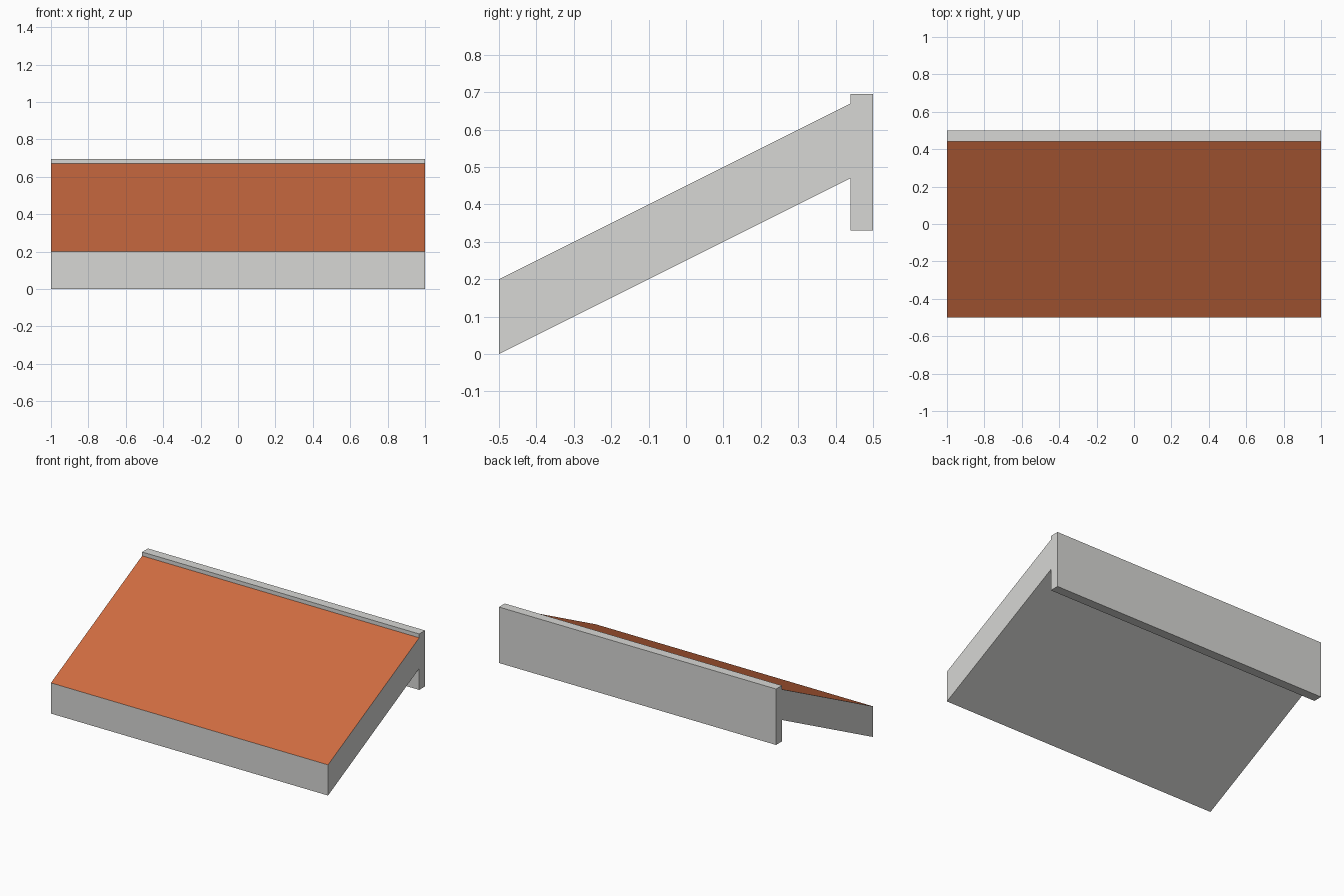
import bpy
import bmesh

cube = bpy.data.objects.get("Cube")
if cube:
    bpy.data.objects.remove(cube, do_unlink=True)


def make_material(name, color):
    mat = bpy.data.materials.new(name)
    mat.use_nodes = True
    mat.diffuse_color = color
    mat.node_tree.nodes["Principled BSDF"].inputs["Base Color"].default_value = color
    return mat


concrete = make_material("pale_grey", (0.68, 0.68, 0.66, 1))
tile = make_material("terracotta", (0.62, 0.15, 0.053, 1))

# Side profile (y, z): sloping slab joined to an upright back beam
profile = [(-0.5, 0), (0.44, 0.47), (0.44, 0.33), (0.5, 0.33),
           (0.5, 0.695), (0.44, 0.695), (0.44, 0.67), (-0.5, 0.2)]

# Extrude the profile across the full width
bm = bmesh.new()
side = bm.faces.new([bm.verts.new((-1, y, z)) for y, z in profile])
swept = bmesh.ops.extrude_face_region(bm, geom=[side], use_keep_orig=True)
moved = [v for v in swept["geom"] if isinstance(v, bmesh.types.BMVert)]
bmesh.ops.translate(bm, verts=moved, vec=(2, 0, 0))
bmesh.ops.recalc_face_normals(bm, faces=bm.faces)

# Terracotta covers only the upward, forward-sloping face
for face in bm.faces:
    face.material_index = int(face.normal.z > 0.5 and face.normal.y < -0.1)

mesh = bpy.data.meshes.new("sloped_roof")
bm.to_mesh(mesh)
bm.free()
mesh.materials.append(concrete)
mesh.materials.append(tile)
roof = bpy.data.objects.new("sloped_roof", mesh)
bpy.context.collection.objects.link(roof)
